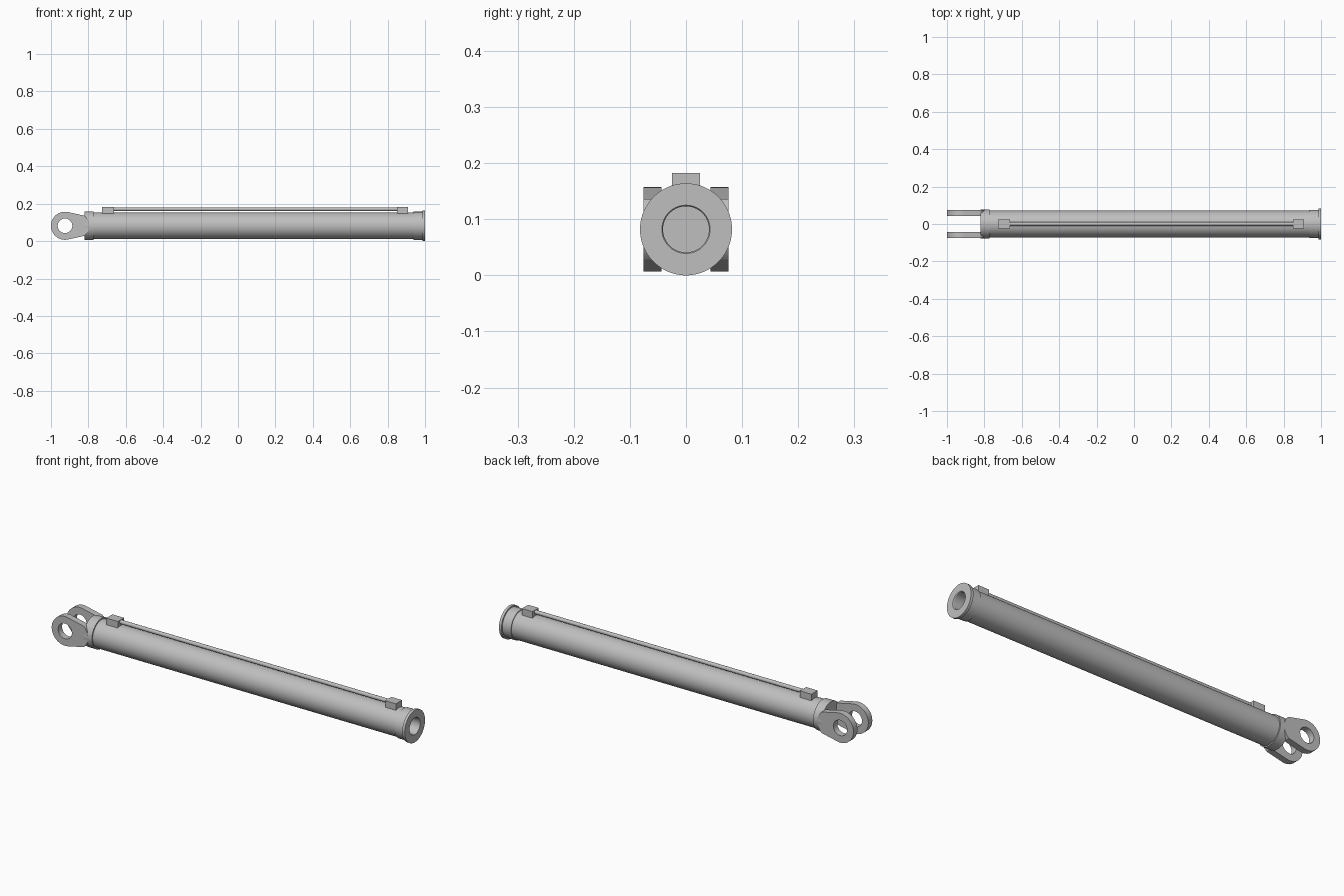
import bpy
import bmesh
import math
from mathutils import Matrix

cube = bpy.data.objects.get("Cube")
if cube:
    bpy.data.objects.remove(cube, do_unlink=True)

AXIS_Z = 0.082
SEGMENTS = 96

steel = bpy.data.materials.new("steel grey")
steel.use_nodes = True
steel.diffuse_color = (0.52, 0.52, 0.52, 1)
steel.node_tree.nodes["Principled BSDF"].inputs["Base Color"].default_value = (0.52, 0.52, 0.52, 1)


def finish(name, bm, smooth=True):
    bmesh.ops.recalc_face_normals(bm, faces=bm.faces[:])
    mesh = bpy.data.meshes.new(name)
    bm.to_mesh(mesh)
    bm.free()
    mesh.materials.append(steel)
    obj = bpy.data.objects.new(name, mesh)
    bpy.context.collection.objects.link(obj)
    if smooth:
        bpy.ops.object.select_all(action="DESELECT")
        obj.select_set(True)
        bpy.context.view_layer.objects.active = obj
        bpy.ops.object.shade_smooth_by_angle(angle=math.radians(30))
    return obj


def lathe(name, profile, z=AXIS_Z, segments=SEGMENTS):
    """Spin (x, radius) points around a line along x."""
    bm = bmesh.new()
    verts = [bm.verts.new((x, 0, r)) for x, r in profile]
    edges = [bm.edges.new(pair) for pair in zip(verts, verts[1:])]
    bmesh.ops.spin(bm, geom=verts + edges, cent=(0, 0, 0), axis=(1, 0, 0),
                   angle=math.tau, steps=segments, use_duplicate=False)
    bmesh.ops.remove_doubles(bm, verts=bm.verts[:], dist=0.0001)
    bmesh.ops.translate(bm, verts=bm.verts[:], vec=(0, 0, z))
    return finish(name, bm)


def box(name, x0, x1, half_y, z0, z1):
    bm = bmesh.new()
    bmesh.ops.create_cube(bm, size=1)
    bmesh.ops.transform(bm, verts=bm.verts[:], matrix=Matrix.LocRotScale(
        ((x0 + x1) / 2, 0, (z0 + z1) / 2), None, (x1 - x0, 2 * half_y, z1 - z0)))
    return finish(name, bm, smooth=False)


def arc(cx, r, start, end, steps):
    angles = [start + (end - start) * i / steps for i in range(steps + 1)]
    return [(cx + r * math.cos(a), r * math.sin(a)) for a in angles]


def clevis_ear(name, y0, y1):
    """Tapered eye plate with a round pin hole."""
    eye_x = -0.925
    lean = math.radians(77)
    outline = arc(eye_x, 0.075, lean, math.tau - lean, 48)
    bow = math.radians(50)
    outline += arc(-0.865, 0.07, -bow, bow, 16)
    hole = arc(eye_x, 0.039, 0, math.tau, 48)[:-1]
    bm = bmesh.new()
    edges = []
    for loop in (outline, hole):
        verts = [bm.verts.new((x, y0, z + AXIS_Z)) for x, z in loop]
        edges += [bm.edges.new((verts[i - 1], verts[i])) for i in range(len(verts))]
    bmesh.ops.triangle_fill(bm, edges=edges, use_beauty=True)
    faces = bm.faces[:]
    result = bmesh.ops.extrude_face_region(bm, geom=faces, use_keep_orig=True)
    moved = [v for v in result["geom"] if isinstance(v, bmesh.types.BMVert)]
    bmesh.ops.translate(bm, verts=moved, vec=(0, y1 - y0, 0))
    return finish(name, bm)


# Barrel with a deep open bore
lathe("barrel", [(-0.78, 0), (-0.78, 0.071), (0.95, 0.071)])

# Closed rear cap
lathe("rear_cap", [(-0.82, 0), (-0.82, 0.077), (-0.772, 0.077), (-0.772, 0)])

# Front gland with flange, chamfered mouth and blind bore
lathe("front_gland", [(0.937, 0.071), (0.937, 0.075), (0.986, 0.075), (0.986, 0.082),
                      (1, 0.082), (1, 0.043), (0.997, 0.041), (0.6, 0.041), (0.6, 0)])

# Clevis ears, one each side
for side, label in ((1, "back"), (-1, "front")):
    clevis_ear(label + "_clevis_ear", side * 0.044, side * 0.076)

# Port blocks and the oil pipe joining them
box("rear_port_block", -0.727, -0.662, 0.025, 0.13, 0.182)
box("front_port_block", 0.85, 0.91, 0.025, 0.13, 0.182)
lathe("oil_pipe", [(-0.7, 0), (-0.7, 0.01), (0.88, 0.01), (0.88, 0)], z=0.171, segments=24)
